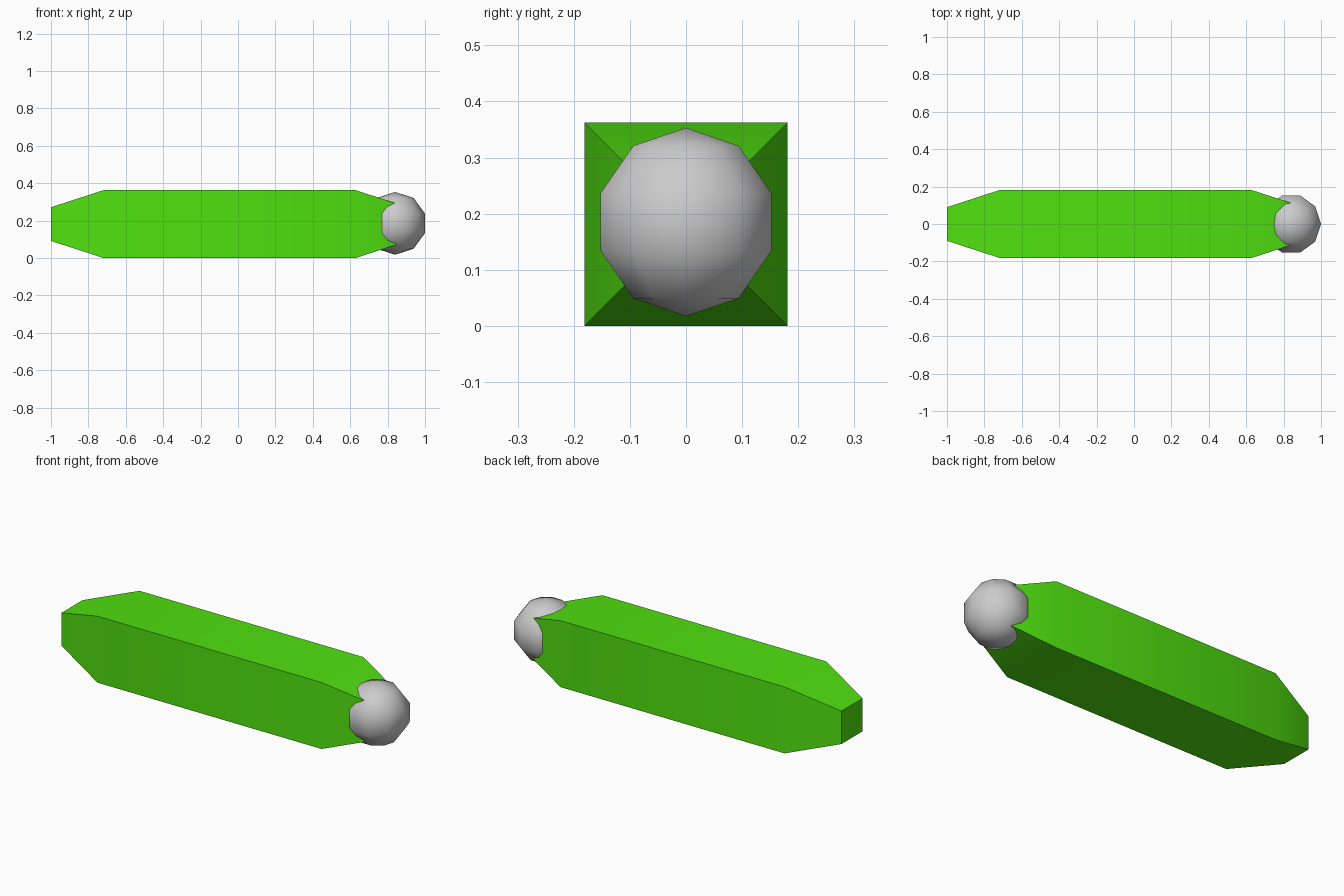
import bpy, bmesh
from math import radians

if "Cube" in bpy.data.objects:
    bpy.data.objects.remove(bpy.data.objects["Cube"])

CENTRE_Z = 0.181

# Square bar with tapered ends, lofted through (x, half width) sections
sections = [(-1.0, 0.09), (-0.72, 0.181), (0.63, 0.181), (0.91, 0.09)]
bm = bmesh.new()
rings = [[bm.verts.new((x, sy * h, CENTRE_Z + sz * h))
          for sy, sz in ((-1, -1), (1, -1), (1, 1), (-1, 1))] for x, h in sections]
for a, b in zip(rings, rings[1:]):
    for i in range(4):
        j = (i + 1) % 4
        bm.faces.new((a[i], a[j], b[j], b[i]))
bm.faces.new(rings[0])
bm.faces.new(rings[-1])
bmesh.ops.recalc_face_normals(bm, faces=bm.faces)
mesh = bpy.data.meshes.new("handle_bar")
bm.to_mesh(mesh)
bm.free()
bar = bpy.data.objects.new("handle_bar", mesh)
bpy.context.collection.objects.link(bar)

green = bpy.data.materials.new("green")
green.diffuse_color = (0.08, 0.75, 0.005, 1)
green.use_nodes = True
green.node_tree.nodes["Principled BSDF"].inputs["Base Color"].default_value = green.diffuse_color
mesh.materials.append(green)
bpy.context.view_layer.objects.active = bar
bar.select_set(True)
bpy.ops.object.shade_smooth_by_angle(angle=radians(30))

# Low-poly ball at the right end, a vertex column facing +x
bpy.ops.mesh.primitive_uv_sphere_add(segments=10, ring_count=5, radius=0.168,
                                     location=(0.84, 0, 0.185),
                                     rotation=(0, 0, radians(90)))
ball = bpy.context.object
ball.name = "end_ball"
bpy.ops.object.shade_smooth()
